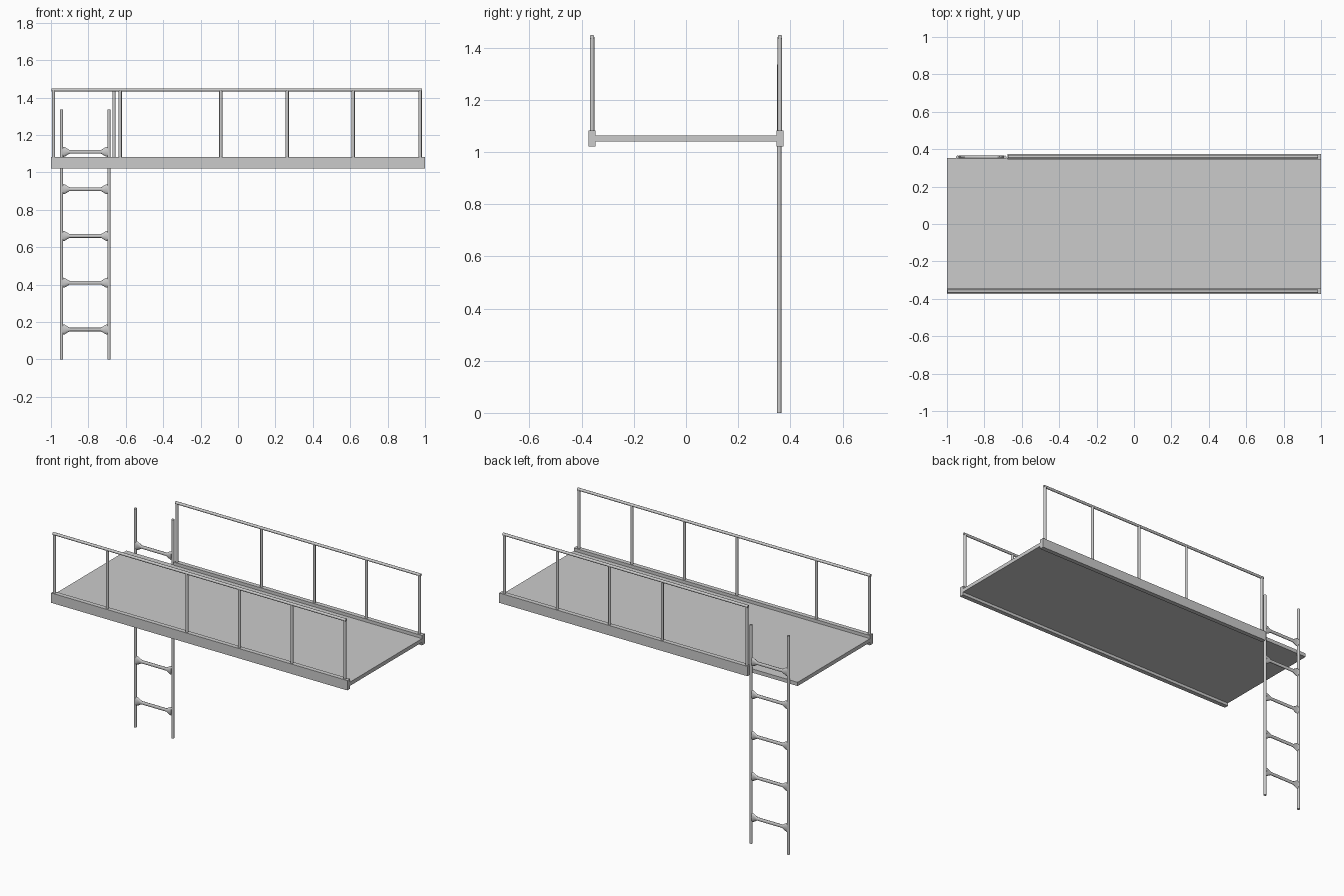
import bpy
import bmesh
from math import cos, sin, tau
from mathutils import Vector

cube = bpy.data.objects.get("Cube")
if cube:
    bpy.data.objects.remove(cube, do_unlink=True)

TUBE = 0.0085
CURB_TOP, RAIL_Z = 1.082, 1.441
SIDE_Y = 0.36


def finish(name, bm, smooth=False):
    bmesh.ops.recalc_face_normals(bm, faces=bm.faces)
    mesh = bpy.data.meshes.new(name)
    bm.to_mesh(mesh)
    bm.free()
    obj = bpy.data.objects.new(name, mesh)
    bpy.context.collection.objects.link(obj)
    if smooth:
        bpy.ops.object.select_all(action='DESELECT')
        obj.select_set(True)
        bpy.context.view_layer.objects.active = obj
        bpy.ops.object.shade_smooth_by_angle(angle=0.8)
    return obj


def box(name, low, high):
    low, high = Vector(low), Vector(high)
    bm = bmesh.new()
    bmesh.ops.create_cube(bm, size=1)
    bmesh.ops.scale(bm, vec=high - low, verts=bm.verts)
    bmesh.ops.translate(bm, vec=(low + high) / 2, verts=bm.verts)
    return finish(name, bm)


def tube(name, start, end, radius=TUBE):
    start, end = Vector(start), Vector(end)
    axis = end - start
    bm = bmesh.new()
    bmesh.ops.create_cone(bm, cap_ends=True, segments=12,
                          radius1=radius, radius2=radius, depth=axis.length)
    bmesh.ops.rotate(bm, verts=bm.verts,
                     matrix=axis.to_track_quat('Z', 'Y').to_matrix())
    bmesh.ops.translate(bm, vec=(start + end) / 2, verts=bm.verts)
    return finish(name, bm, True)


def rung(name, x0, x1, y, z, sides=12):
    # Oval bar that flares vertically where it meets the stiles
    flare = [(0, 0.027), (0.01, 0.026), (0.036, 0.01)]
    profile = [(x0 + d, r) for d, r in flare]
    profile += [(x1 - d, r) for d, r in reversed(flare)]
    bm = bmesh.new()
    rings = []
    for x, r in profile:
        rings.append([bm.verts.new((x, y + 0.008 * cos(tau * i / sides),
                                    z + r * sin(tau * i / sides)))
                      for i in range(sides)])
    for a, b in zip(rings, rings[1:]):
        for i in range(sides):
            j = (i + 1) % sides
            bm.faces.new((a[i], a[j], b[j], b[i]))
    bm.faces.new(rings[0])
    bm.faces.new(rings[-1])
    return finish(name, bm, True)


# Walkway deck
box("deck", (-1, -0.352, 1.04), (1, 0.352, 1.063))

# Curbs and guard rails; the back one stops short to leave the ladder opening
shared_posts = [-0.092, 0.263, 0.616, 0.974]
sides = {
    "front": (-SIDE_Y, -1, [-0.986, -0.63]),
    "back": (SIDE_Y, -0.677, [-0.663]),
}
for side, (y, start, extra_posts) in sides.items():
    box(f"{side}_curb", (start, y - 0.014, 1.022), (1, y + 0.014, CURB_TOP))
    tube(f"{side}_top_rail", (start + 0.004, y, RAIL_Z), (0.983, y, RAIL_Z))
    for n, x in enumerate(extra_posts + shared_posts, 1):
        tube(f"{side}_post_{n}", (x, y, CURB_TOP - 0.01), (x, y, RAIL_Z))

# Access ladder
LADDER_Y, RIGHT_X, LEFT_X = 0.357, -0.943, -0.69
for name, x in (("right", RIGHT_X), ("left", LEFT_X)):
    tube(f"ladder_stile_{name}", (x, LADDER_Y, 0), (x, LADDER_Y, 1.335))
for n, z in enumerate([0.16, 0.41, 0.66, 0.91, 1.11], 1):
    rung(f"ladder_rung_{n}", RIGHT_X + 0.006, LEFT_X - 0.006, LADDER_Y, z)
